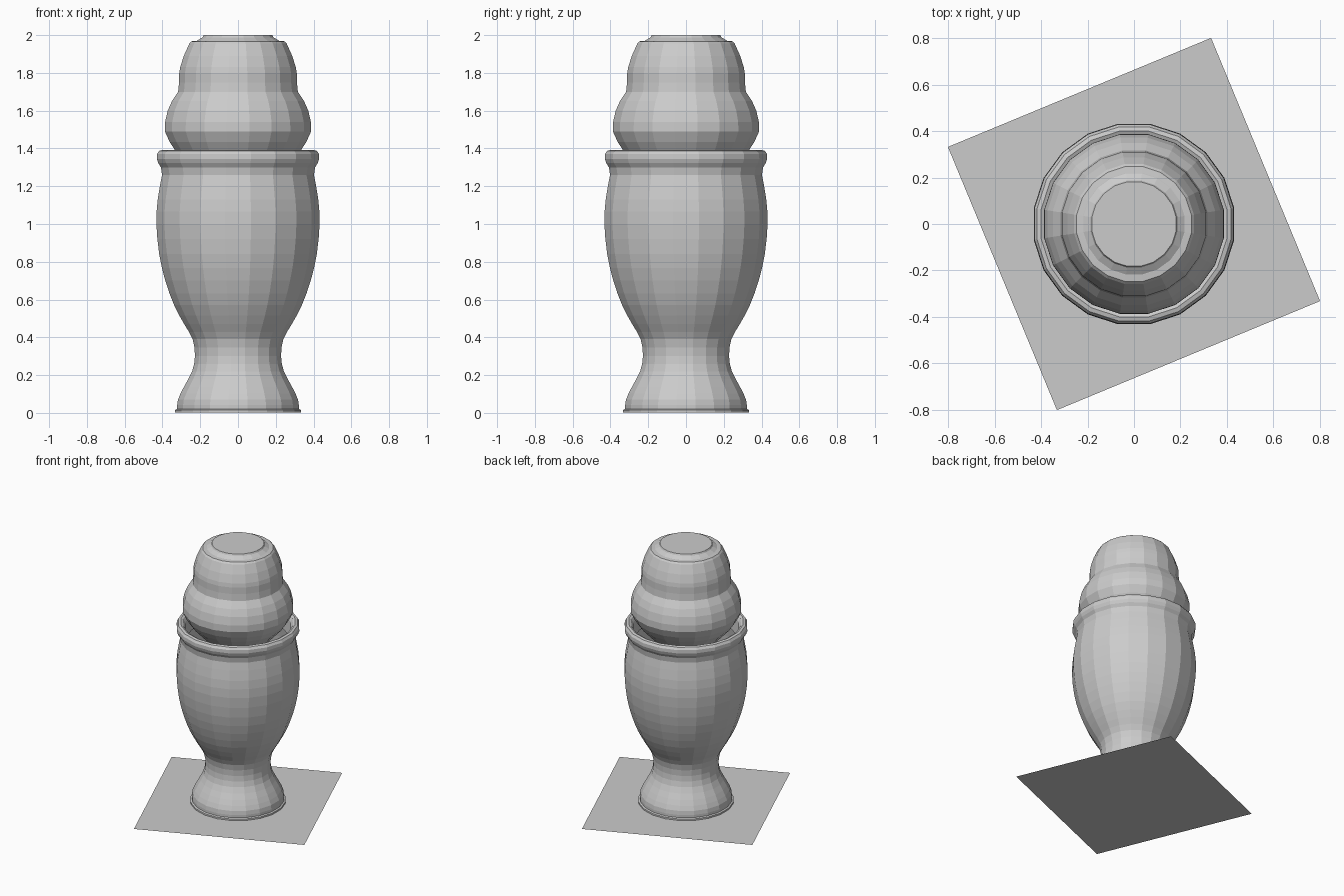
import bpy, bmesh, math

if "Cube" in bpy.data.objects:
    bpy.data.objects.remove(bpy.data.objects["Cube"], do_unlink=True)

SIDES = 20
FLAT = math.cos(math.pi / SIDES)   # profiles give the flat-to-flat radius

grey = bpy.data.materials.new("plain_grey")
grey.use_nodes = True
grey.diffuse_color = (0.6, 0.6, 0.6, 1)
grey.node_tree.nodes["Principled BSDF"].inputs["Base Color"].default_value = grey.diffuse_color


def finish(bm, name):
    mesh = bpy.data.meshes.new(name)
    bm.to_mesh(mesh)
    bm.free()
    mesh.materials.append(grey)
    obj = bpy.data.objects.new(name, mesh)
    bpy.context.collection.objects.link(obj)
    return obj


def smooth_profile(points, steps):
    """Round a profile with a spline through its points."""
    padded = [points[0]] + points + [points[-1]]
    out = []
    for a, b, c, d in zip(padded, padded[1:], padded[2:], padded[3:]):
        for s in range(steps):
            t = s / steps
            out.append(tuple(
                q + t * ((r - p) + t * ((2 * p - 5 * q + 4 * r - u) + t * (3 * q - p - 3 * r + u))) / 2
                for p, q, r, u in zip(a, b, c, d)))
    return out + [points[-1]]


def lathe(name, profile, cap_top=True):
    """Turn (radius, height) points around z."""
    bm = bmesh.new()
    rings = []
    for r, z in profile:
        angles = [math.tau * (i + 0.5) / SIDES for i in range(SIDES)]
        rings.append([bm.verts.new((r / FLAT * math.cos(a), r / FLAT * math.sin(a), z)) for a in angles])
    for low, high in zip(rings, rings[1:]):
        for i in range(SIDES):
            j = (i + 1) % SIDES
            bm.faces.new((low[i], low[j], high[j], high[i]))
    bm.faces.new(rings[0][::-1])
    if cap_top:
        bm.faces.new(rings[-1])
    return finish(bm, name)


# Square ground sheet, turned a little
bm = bmesh.new()
corners = [(math.radians(67.5 + 90 * i)) for i in range(4)]
bm.faces.new([bm.verts.new((0.868 * math.cos(a), 0.868 * math.sin(a), 0)) for a in corners])
finish(bm, "base_sheet")

# Thin disc under the foot
lathe("foot_disc", [(0.333, 0.003), (0.333, 0.015), (0.325, 0.02)])

# Goblet: flared foot, waist, bowl
body = smooth_profile([(0.322, 0.02), (0.318, 0.07), (0.285, 0.14), (0.243, 0.22),
                       (0.228, 0.3), (0.24, 0.39), (0.285, 0.47), (0.338, 0.57),
                       (0.385, 0.7), (0.417, 0.84), (0.432, 1.0), (0.425, 1.13),
                       (0.402, 1.26)], 2)
# Rolled rim and inner wall
rim = [(0.408, 1.3), (0.422, 1.322), (0.43, 1.345), (0.429, 1.37), (0.418, 1.387),
       (0.4, 1.392), (0.385, 1.385), (0.37, 1.36), (0.36, 1.25)]
lathe("goblet", body + rim, cap_top=False)

# Two stacked scoops with a flattened top
lathe("scoops", [(0.25, 1.3), (0.333, 1.39), (0.362, 1.435), (0.387, 1.49), (0.386, 1.54),
                 (0.372, 1.6), (0.35, 1.65), (0.317, 1.7), (0.312, 1.75), (0.311, 1.8),
                 (0.306, 1.83), (0.287, 1.89), (0.258, 1.955), (0.247, 1.967), (0.22, 1.97)])

# Small round plate on top
lathe("top_plate", [(0.218, 1.97), (0.188, 1.988), (0.182, 2.0)])
